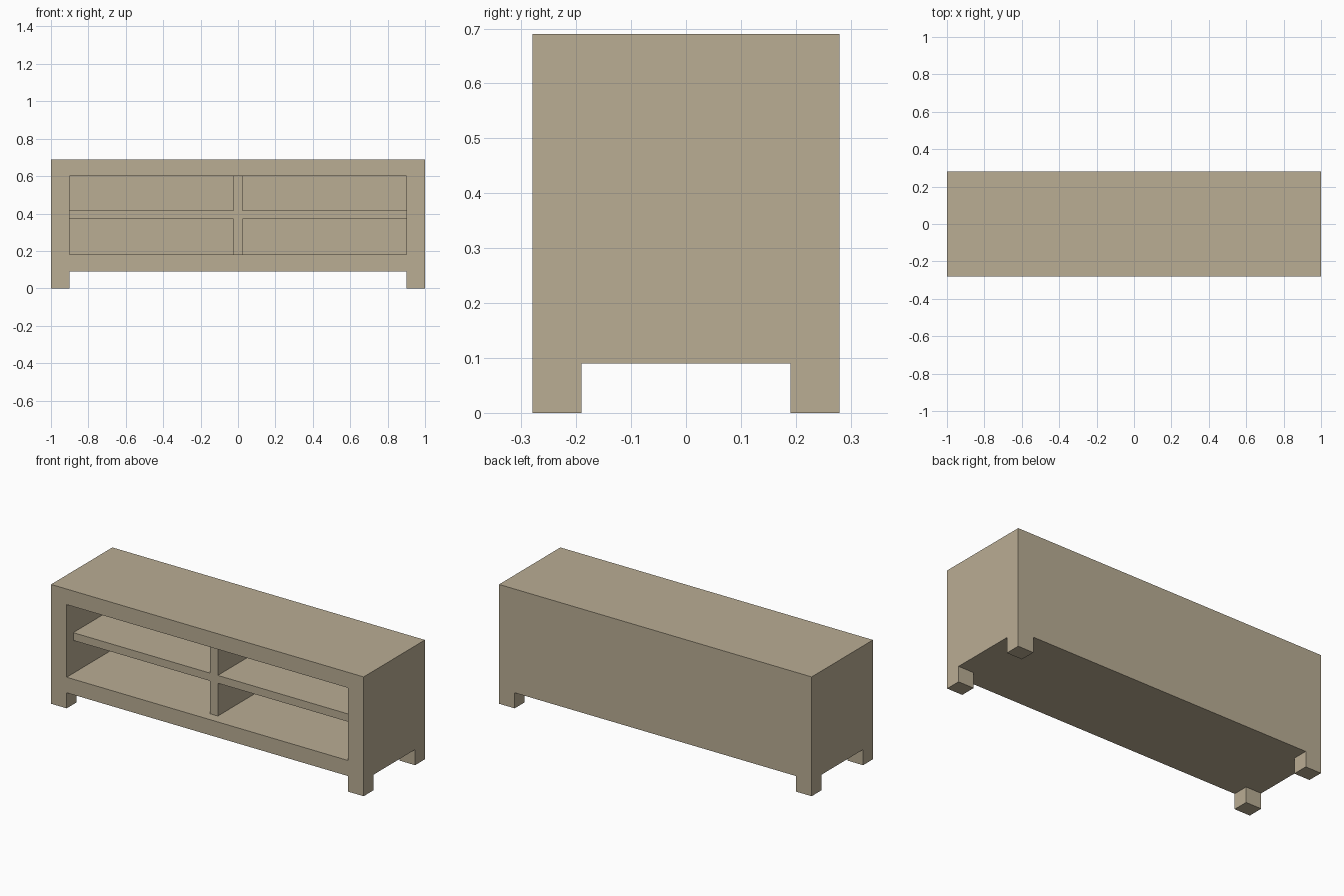
import bpy
import bmesh

# Remove the default cube
cube = bpy.data.objects.get("Cube")
if cube:
    bpy.data.objects.remove(cube, do_unlink=True)

# Overall dimensions
HALF_W, HALF_D = 1.0, 0.28
LEG_H, TOP = 0.09, 0.69
SIDE, RAIL = 0.1, 0.09          # frame widths around the opening
BACK = 0.06                     # back panel thickness
RECESS = 0.06                   # shelf and divider set back from the front
OPEN_X = HALF_W - SIDE
OPEN_LOW, OPEN_HIGH = LEG_H + RAIL, TOP - RAIL
INNER_BACK = HALF_D - BACK
DIV = 0.025                     # half thickness of the divider

wood = bpy.data.materials.new("pale_wood")
wood.use_nodes = True
colour = (0.491, 0.418, 0.296, 1.0)
wood.diffuse_color = colour
wood.node_tree.nodes["Principled BSDF"].inputs["Base Color"].default_value = colour


def box_mesh(low, high):
    bm = bmesh.new()
    bmesh.ops.create_cube(bm, size=1)
    for v in bm.verts:
        v.co = [high[i] if v.co[i] > 0 else low[i] for i in range(3)]
    return bm


def add_object(name, bm):
    bmesh.ops.recalc_face_normals(bm, faces=bm.faces)
    mesh = bpy.data.meshes.new(name)
    bm.to_mesh(mesh)
    bm.free()
    mesh.materials.append(wood)
    obj = bpy.data.objects.new(name, mesh)
    bpy.context.collection.objects.link(obj)
    return obj


# Cabinet: a box whose front face is inset and pushed in to form the cavity
bm = box_mesh((-HALF_W, -HALF_D, LEG_H), (HALF_W, HALF_D, TOP))
front = min(bm.faces, key=lambda f: f.calc_center_median().y)
bmesh.ops.inset_individual(bm, faces=[front], thickness=RAIL)
for v in front.verts:
    v.co.x = OPEN_X if v.co.x > 0 else -OPEN_X
    v.co.z = OPEN_HIGH if v.co.z > (LEG_H + TOP) / 2 else OPEN_LOW
cavity = bmesh.ops.extrude_discrete_faces(bm, faces=[front])["faces"][0]
for v in cavity.verts:
    v.co.y = INNER_BACK
add_object("cabinet", bm)

# Central divider
add_object("divider", box_mesh((-DIV, RECESS - HALF_D, OPEN_LOW),
                               (DIV, INNER_BACK, OPEN_HIGH)))

# Shelf halves and corner legs, mirrored left and right
for side, sx in (("left", 1), ("right", -1)):
    xs = sorted((sx * DIV, sx * OPEN_X))
    add_object(side + "_shelf", box_mesh((xs[0], RECESS - HALF_D, 0.37),
                                         (xs[1], INNER_BACK, 0.415)))
    xs = sorted((sx * OPEN_X, sx * HALF_W))
    for end, sy in (("front", -1), ("back", 1)):
        ys = sorted((sy * (HALF_D - 0.09), sy * HALF_D))
        add_object(f"{end}_{side}_leg", box_mesh((xs[0], ys[0], 0),
                                                 (xs[1], ys[1], LEG_H)))
